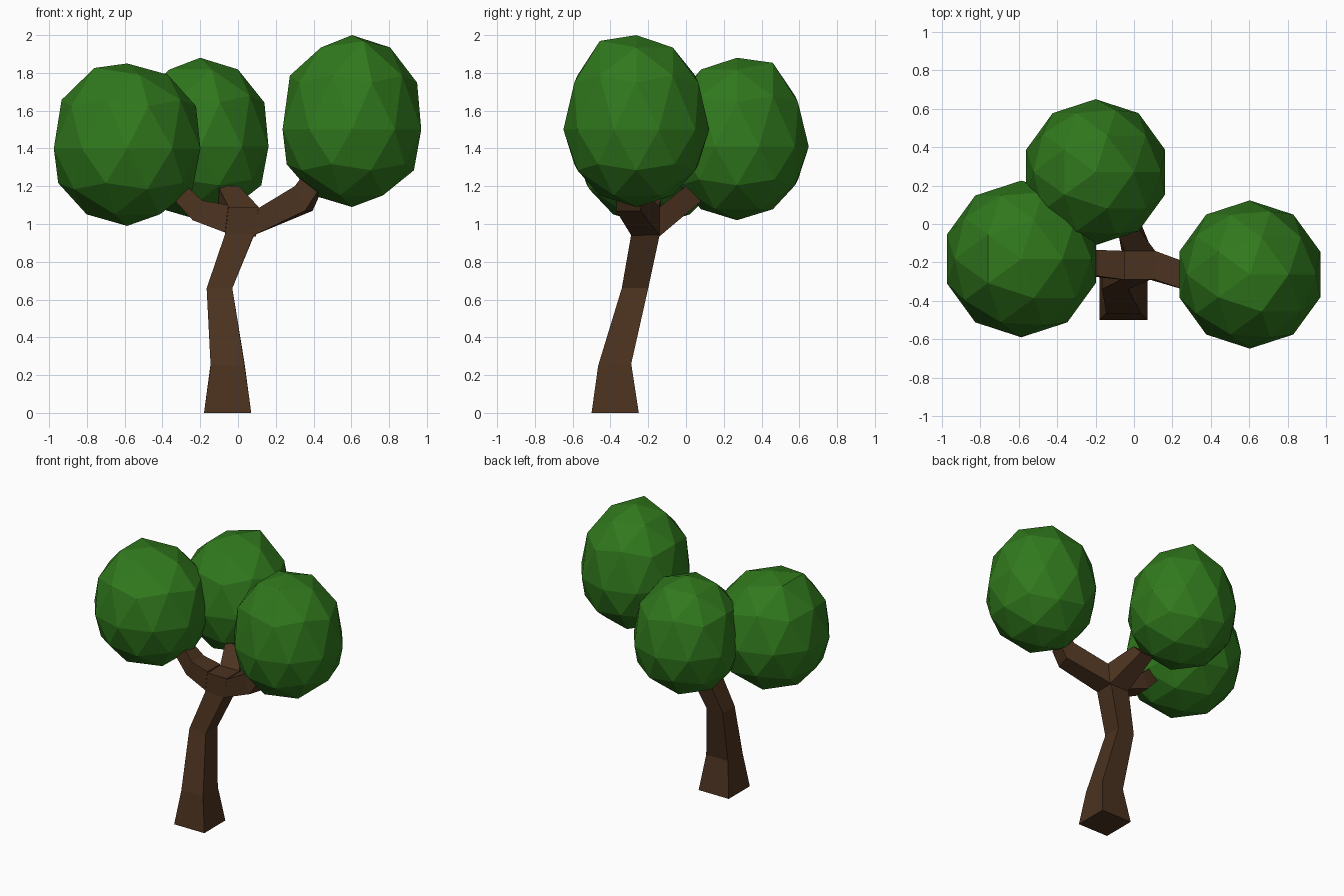
import bpy, bmesh
from math import cos, sin, radians
from mathutils import Vector

if "Cube" in bpy.data.objects:
    bpy.data.objects.remove(bpy.data.objects["Cube"])


def material(name, rgb):
    m = bpy.data.materials.new(name)
    m.diffuse_color = (*rgb, 1)
    m.use_nodes = True
    m.node_tree.nodes["Principled BSDF"].inputs["Base Color"].default_value = m.diffuse_color
    return m


BARK = material("bark", (0.07, 0.032, 0.014))
LEAF = material("leaf", (0.03, 0.19, 0.012))


def finish(bm, name, mat):
    bmesh.ops.recalc_face_normals(bm, faces=bm.faces)
    me = bpy.data.meshes.new(name)
    bm.to_mesh(me)
    bm.free()
    me.materials.append(mat)
    ob = bpy.data.objects.new(name, me)
    bpy.context.collection.objects.link(ob)
    return ob


def limb(name, sections):
    """Four-sided tube; each section is (edge midpoint, opposite midpoint, half width vector)."""
    bm = bmesh.new()
    rings = []
    for a, b, s in sections:
        a, b, s = Vector(a), Vector(b), Vector(s)
        rings.append([bm.verts.new(p) for p in (a - s, a + s, b + s, b - s)])
    for r, q in zip(rings, rings[1:]):
        for i in range(4):
            j = (i + 1) % 4
            bm.faces.new((r[i], r[j], q[j], q[i]))
    bm.faces.new(rings[0])
    bm.faces.new(rings[-1])
    return finish(bm, name, BARK)


def foliage(name, centre, radius, up, down, bumps):
    """Low-poly egg: icosphere with separate upper and lower heights, some top points lifted."""
    bm = bmesh.new()
    bmesh.ops.create_icosphere(bm, subdivisions=2, radius=1)
    lifted = [Vector((0.526 * cos(radians(a)), 0.526 * sin(radians(a)), 0.851)) for a in bumps]
    for v in bm.verts:
        p = v.co.copy()
        z = up * p.z ** 0.87 if p.z > 1e-4 else down * p.z
        if any((p - q).length < 0.1 for q in lifted):
            z += 0.035
        v.co = Vector(centre) + Vector((p.x * radius, p.y * radius, z))
    return finish(bm, name, LEAF)


# Bent trunk, flared at the foot
limb("trunk", [
    ((-0.055, -0.50, 0.00), (-0.055, -0.25, 0.00), (0.125, 0, 0)),
    ((-0.055, -0.465, 0.25), (-0.055, -0.29, 0.26), (0.09, 0, 0)),
    ((-0.098, -0.34, 0.66), (-0.098, -0.20, 0.66), (0.068, 0, 0)),
    ((0.008, -0.29, 0.945), (0.008, -0.14, 0.94), (0.077, 0, 0)),
    ((0.03, -0.29, 1.09), (0.03, -0.14, 1.09), (0.08, 0, 0)),
])

# Three branches from the fork
limb("right_branch", [
    ((0.083, -0.215, 0.94), (0.11, -0.215, 1.085), (0, 0.075, 0)),
    ((0.375, -0.305, 1.07), (0.32, -0.29, 1.20), (0.02, 0.065, 0)),
    ((0.43, -0.31, 1.17), (0.34, -0.30, 1.24), (0.01, 0.055, 0)),
])
limb("left_branch", [
    ((-0.069, -0.215, 0.955), (-0.05, -0.215, 1.10), (0, 0.075, 0)),
    ((-0.24, -0.203, 1.02), (-0.19, -0.203, 1.125), (0, 0.068, 0)),
    ((-0.34, -0.20, 1.13), (-0.26, -0.20, 1.19), (0, 0.055, 0)),
])
limb("back_branch", [
    ((0.015, -0.14, 0.935), (0.03, -0.14, 1.09), (0.08, 0, 0)),
    ((-0.05, 0.08, 1.12), (-0.05, 0.00, 1.20), (0.055, 0, 0)),
])

# Three leafy crowns
foliage("left_foliage", (-0.587, -0.182, 1.40), 0.408, 0.45, 0.41, (144, 216))
foliage("back_foliage", (-0.20, 0.27, 1.41), 0.38, 0.47, 0.39, (72,))
foliage("right_foliage", (0.603, -0.263, 1.50), 0.386, 0.50, 0.41, (288,))
